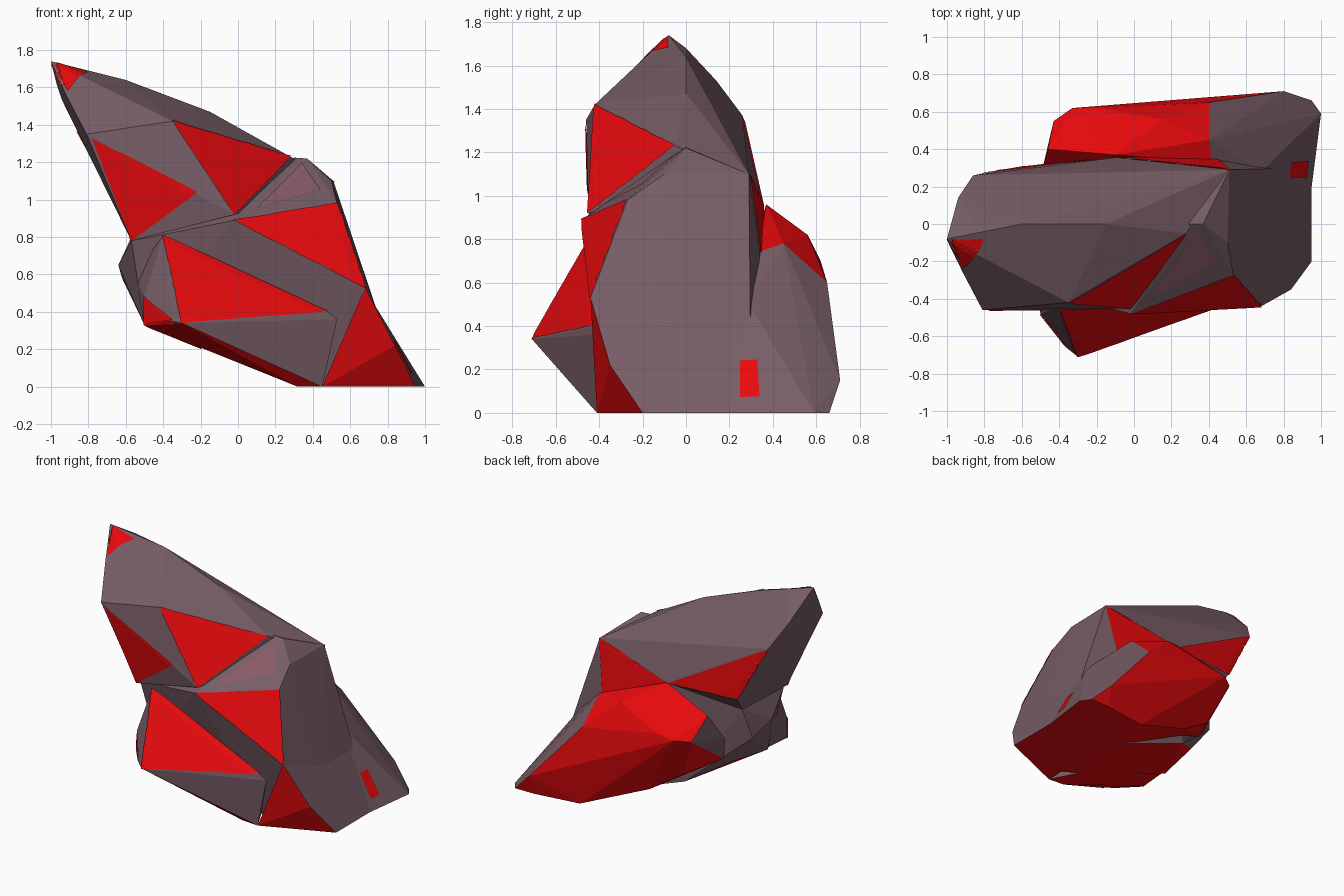
import bpy, bmesh
from mathutils import Vector
from mathutils.bvhtree import BVHTree

if "Cube" in bpy.data.objects:
    bpy.data.objects.remove(bpy.data.objects["Cube"])


def material(name, rgb):
    m = bpy.data.materials.new(name)
    m.diffuse_color = (*rgb, 1)
    m.use_nodes = True
    m.node_tree.nodes["Principled BSDF"].inputs["Base Color"].default_value = m.diffuse_color
    return m


GREY, RED, ROSE = 0, 1, 2
MATS = [material("mauve grey rock", (0.185, 0.11, 0.133)),
        material("bright red", (0.83, 0.003, 0.004)),
        material("dusty rose", (0.25, 0.105, 0.135))]


def finish(name, bm):
    me = bpy.data.meshes.new(name)
    for m in MATS:
        me.materials.append(m)
    bm.to_mesh(me)
    ob = bpy.data.objects.new(name, me)
    bpy.context.collection.objects.link(ob)
    return ob


def block(name, points, rule):
    """Faceted rock block around the given corners, coloured by a rule."""
    bm = bmesh.new()
    for p in points:
        bm.verts.new(p)
    bmesh.ops.convex_hull(bm, input=bm.verts[:])
    loose = [v for v in bm.verts if not v.link_faces]
    bmesh.ops.delete(bm, geom=loose, context='VERTS')
    bmesh.ops.recalc_face_normals(bm, faces=bm.faces[:])
    bm.normal_update()
    for f in bm.faces:
        f.material_index = rule(f.normal, f.calc_center_median())
    finish(name, bm)
    tree = BVHTree.FromBMesh(bm)
    bm.free()
    return tree


def panel(name, tree, corners, colour=RED, n=14):
    """Thin triangular painted panel laid on the surface of a block."""
    a, b, c = map(Vector, corners)
    bm = bmesh.new()
    grid = {}
    for i in range(n + 1):
        for j in range(n + 1 - i):
            p = a + (b - a) * (i / n) + (c - a) * (j / n)
            loc, nor, _, _ = tree.find_nearest(p)
            grid[i, j] = bm.verts.new(loc + nor * 0.006)
    for i in range(n):
        for j in range(n - i):
            bm.faces.new((grid[i, j], grid[i + 1, j], grid[i, j + 1]))
            if i + j < n - 1:
                bm.faces.new((grid[i + 1, j], grid[i + 1, j + 1], grid[i, j + 1]))
    bm.normal_update()
    # face outward, like the rock underneath
    f = bm.faces[:][len(bm.faces) // 2]
    if f.normal.dot(tree.find_nearest(f.calc_center_median())[1]) < 0:
        bmesh.ops.reverse_faces(bm, faces=bm.faces[:])
    for f in bm.faces:
        f.material_index = colour
    finish(name, bm)
    bm.free()


def rock(n, c):
    return RED if n.z < -0.6 and c.z < 0.36 else GREY


def spur_rock(n, c):
    return RED if n.z < -0.7 and c.y > -0.55 else GREY


def foot_rock(n, c):
    return RED if n.y < -0.4 or n.z < -0.6 else GREY


def buttress(n, c):
    return GREY if n.x > 0.5 or n.x < -0.85 else RED


# shared corners
A1, A2, A3 = (-0.35, -0.42, 1.42), (0.28, -0.05, 1.23), (-0.02, -0.45, 0.92)
B1, B2, B3 = (-0.81, -0.46, 1.35), (-0.22, -0.43, 1.04), (-0.57, -0.38, 0.78)
C1, C2, C3 = (-0.40, -0.44, 0.81), (0.48, -0.43, 0.40), (-0.30, -0.71, 0.34)
D1, D2, D3 = (-0.02, -0.48, 0.89), (0.53, -0.27, 0.98), (0.68, -0.44, 0.53)
back_top, back_mid = (0.51, 0.29, 1.10), (-0.10, 0.355, 0.95)
back_left, back_low = (-0.86, 0.26, 1.37), (-0.63, 0.3, 0.95)

# leaning upper slab
upper = block("upper_slab", [
    (-1, -0.08, 1.74), (-0.85, 0, 1.68), (-0.97, 0.02, 1.62), (-0.92, -0.25, 1.56),
    (-0.94, 0.14, 1.53), B1, A1, B3, (-0.57, 0.15, 0.8), back_low,
    back_left, (-0.6, 0, 1.64), (-0.15, 0, 1.47), A2, A3, back_mid, back_top], rock)

# main body
body = block("main_body", [
    D1, D2, D3, back_top, back_mid, (0.5, -0.1, 1.1), (0.37, 0, 1.22), (0.3, 0, 1.225),
    (0.88, -0.2, 0), (0.88, 0.3, 0), (0.5, -0.3, 0), (0.34, -0.2, 0),
    (0.4, 0.3, 0), (0.45, 0.34, 0.73), (-0.57, -0.34, 0.78), (-0.57, 0.15, 0.8),
    (-0.64, -0.1, 0.65), (-0.62, 0.1, 0.58), (-0.5, -0.25, 0.48),
    (-0.5, -0.25, 0.33), (-0.45, 0.1, 0.36), (-0.2, 0.3, 0.22)], rock)

# foot under the right face
foot = block("right_foot", [
    (0.95, -0.2, 0), (0.95, 0.3, 0), D3, (0.68, 0.28, 0.52), (0.45, -0.41, 0),
    (0.45, 0.3, 0), (0.84, -0.35, 0.22)], foot_rock)

# spur sticking out at the front
spur = block("front_spur", [
    C1, C2, C3, (-0.35, -0.67, 0.35), (0.53, -0.42, 0.36), (0.45, -0.41, 0),
    (0.32, -0.4, 0), (-0.2, -0.42, 0.22), (-0.5, -0.48, 0.33),
    (-0.5, -0.48, 0.48), (-0.55, -0.2, 0.6), (-0.47, -0.2, 0.325),
    (0.34, -0.2, 0)], spur_rock)

# rear buttress
rear = block("rear_buttress", [
    (0.95, 0.2, 0), (0.95, 0.55, 0), (1, 0.59, 0), (0.95, 0.66, 0), (0.8, 0.66, 0),
    (0.8, 0.71, 0.15), (0.4, 0.65, 0.6), (0.15, 0.56, 0.82), (0.42, 0.33, 0.74),
    (0.4, 0.45, 0.78), (0.68, 0.28, 0.52), (-0.1, 0.37, 0.96), (-0.46, 0.4, 0.82),
    (-0.43, 0.55, 0.67), (-0.33, 0.62, 0.68), (-0.18, 0.62, 0.7),
    (-0.5, 0.25, 0.6), (0.45, 0.61, 0), (0.4, 0.2, 0), (-0.05, 0.5, 0.2),
    (-0.3, 0.45, 0.36), (-0.45, 0.2, 0.42)], buttress)

# red painted panels
panel("upper_right_panel", upper, (A1, A2, A3))
panel("upper_left_panel", upper, ((-0.78, -0.45, 1.33), B2, B3))
panel("tip_panel", upper, ((-1, -0.08, 1.73), (-0.81, -0.07, 1.65), (-0.91, -0.23, 1.57)))
panel("rose_shelf", body, ((0.34, -0.03, 1.18), (0.1, -0.38, 0.95), (0.44, -0.2, 1.05)), ROSE)
panel("spur_panel", spur, (C1, C2, C3))
panel("spur_side_panel", spur,
      ((-0.5, -0.48, 0.48), (-0.5, -0.48, 0.33), (-0.33, -0.66, 0.35)))
panel("spur_under_panel", spur,
      ((-0.33, -0.66, 0.345), (-0.5, -0.48, 0.33), (-0.17, -0.43, 0.21)))
panel("middle_panel", body, (D1, D2, D3))
panel("back_right_panel", upper, (back_top, back_mid, (0.45, 0.3, 1.0)))
panel("back_right_lower_panel", body, (back_top, back_mid, (0.45, 0.34, 0.73)))
panel("back_left_panel", upper, (back_left, back_mid, back_low))

# small red slot low on the right face
slot = [(0.92, 0.25, 0.07), (0.92, 0.34, 0.07), (0.83, 0.25, 0.24), (0.83, 0.33, 0.24)]
panel("slot_lower", rear, slot[:3])
panel("slot_upper", rear, slot[1:])
